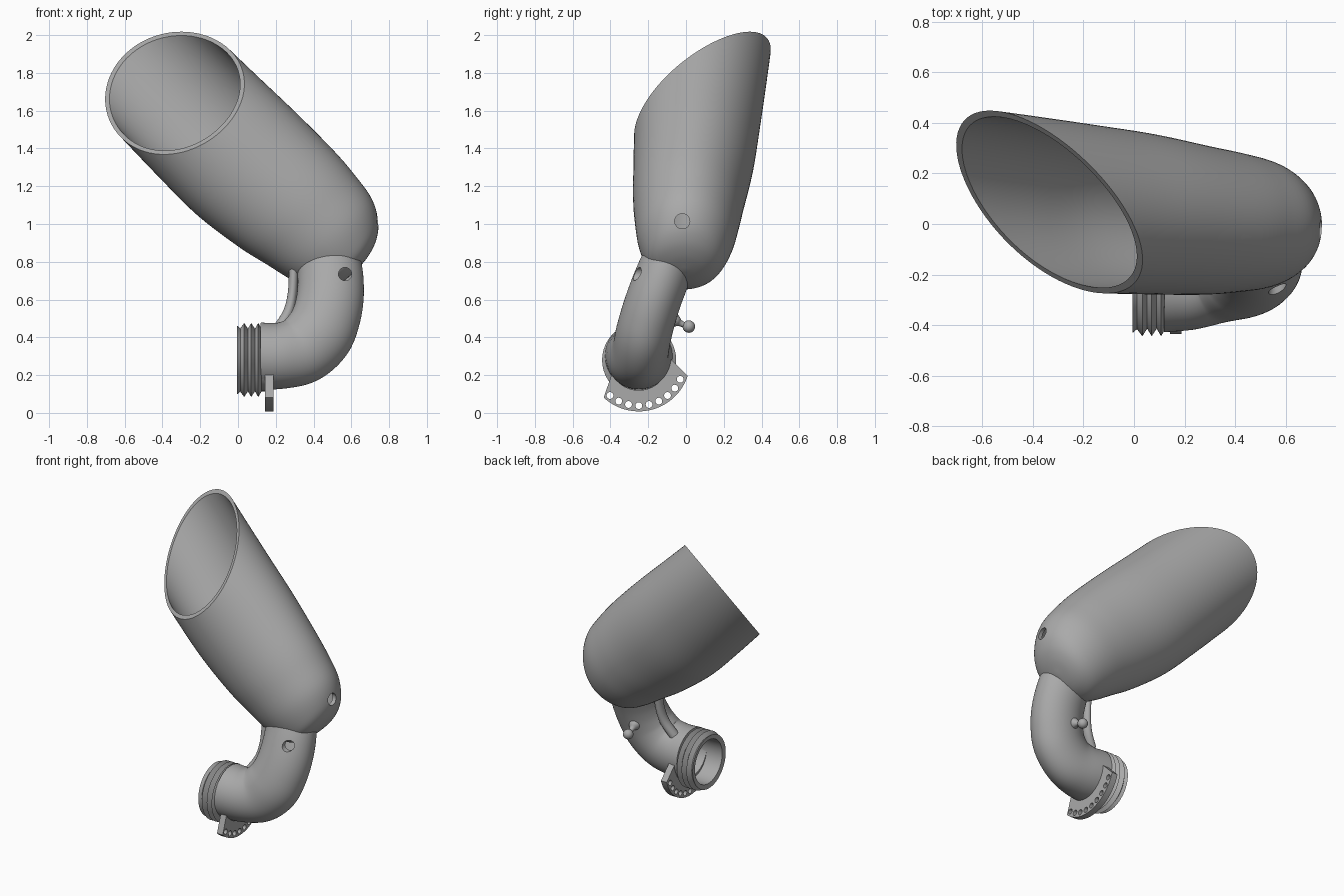
import bpy, bmesh, math
from mathutils import Vector, Matrix

default = bpy.data.objects.get("Cube")
if default:
    bpy.data.objects.remove(default)

grey = bpy.data.materials.new("plain_grey")
grey.use_nodes = True
grey.diffuse_color = (0.4, 0.4, 0.4, 1)
grey.node_tree.nodes["Principled BSDF"].inputs["Base Color"].default_value = (0.4, 0.4, 0.4, 1)

Y = Vector((0, 1, 0))


def add_object(name, bm):
    bmesh.ops.recalc_face_normals(bm, faces=bm.faces[:])
    mesh = bpy.data.meshes.new(name)
    bm.to_mesh(mesh)
    bm.free()
    obj = bpy.data.objects.new(name, mesh)
    bpy.context.collection.objects.link(obj)
    mesh.materials.append(grey)
    return obj


def activate(obj):
    bpy.ops.object.select_all(action='DESELECT')
    obj.select_set(True)
    bpy.context.view_layer.objects.active = obj


def smooth(obj, angle=35):
    activate(obj)
    bpy.ops.object.shade_smooth_by_angle(angle=math.radians(angle))


def spline(points, steps=5):
    """Catmull-Rom curve through tuples of any length."""
    pts = [Vector(p) for p in points]
    out = []
    for i in range(len(pts) - 1):
        a, b, c, d = pts[max(i - 1, 0)], pts[i], pts[i + 1], pts[min(i + 2, len(pts) - 1)]
        for k in range(steps):
            t = k / steps
            out.append(b + (c - a) * (t / 2) + (a * 2 - b * 5 + c * 4 - d) * (t * t / 2)
                       + (b * 3 - a - c * 3 + d) * (t ** 3 / 2))
    return out + [pts[-1]]


def loft(rings, sides=64, closed=False):
    """Skin elliptical rings given as (centre, half axis, half axis)."""
    bm = bmesh.new()
    loops = [[bm.verts.new(c + u * math.cos(math.tau * i / sides) + v * math.sin(math.tau * i / sides))
              for i in range(sides)] for c, u, v in rings]
    for a, b in zip(loops, loops[1:] + loops[:1] if closed else loops[1:]):
        for i in range(sides):
            j = (i + 1) % sides
            bm.faces.new((a[i], a[j], b[j], b[i]))
    if not closed:
        bm.faces.new(loops[0])
        bm.faces.new(loops[-1])
    return bm


def path_rings(path, shrink=0.0):
    """Rings square to a path of (x, y, z, radius in the bend plane, radius across)."""
    rings = []
    for i, p in enumerate(path):
        tangent = (path[min(i + 1, len(path) - 1)] - path[max(i - 1, 0)]).to_3d().normalized()
        u = Y.cross(tangent).normalized()
        v = tangent.cross(u)
        rings.append((p.to_3d(), u * (p[3] - shrink), v * (p[4] - shrink)))
    return rings


def cut(obj, holes):
    """Drill round holes given as (centre, axis, radius, length)."""
    bm = bmesh.new()
    for centre, axis, radius, length in holes:
        turn = Vector(axis).to_track_quat('Z', 'Y').to_matrix().to_4x4()
        bmesh.ops.create_cone(bm, cap_ends=True, segments=24, radius1=radius, radius2=radius,
                              depth=length, matrix=Matrix.Translation(centre) @ turn)
    cutter = add_object("hole_cutter", bm)
    cutter.hide_render = True
    mod = obj.modifiers.new("holes", 'BOOLEAN')
    mod.operation, mod.solver, mod.object = 'DIFFERENCE', 'EXACT', cutter
    activate(obj)
    bpy.ops.object.modifier_apply(modifier=mod.name)
    bpy.data.objects.remove(cutter)


# Cup: rows are distance along axis, side offset, y centre, half width, half depth
cup_rows = [(.09, .98, -.01, .01, .01), (.10, .98, -.01, .10, .10), (.13, .985, -.01, .18, .17),
            (.19, .99, -.005, .25, .215), (.30, 1.0, 0, .302, .255), (.45, .995, .007, .332, .278),
            (.62, .982, .016, .358, .296), (.90, .964, .04, .377, .318), (1.2, .96, .06, .373, .332),
            (1.5, .96, .085, .366, .338), (1.8, .96, .11, .36, .342), (2.2, .96, .14, .35, .345)]
along, side = Vector((-1, 0, 1)).normalized(), Vector((1, 0, 1)).normalized()


def cup_rings(wall):
    rings = []
    for s, t, y, hw, hd in spline(cup_rows):
        lift = wall * max(0, 1 - (s - .09) / .3)
        rings.append((along * (s + lift) + side * t + Y * y,
                      side * max(hw - wall, .004), Y * max(hd - wall, .004)))
    return rings


bm = loft(cup_rings(0) + cup_rings(.022)[::-1], sides=80)
# Slanted mouth
sliced = bmesh.ops.bisect_plane(bm, geom=bm.verts[:] + bm.edges[:] + bm.faces[:],
                                plane_co=(-.355, .09, 1.69), plane_no=(-.47, -.66, .58), clear_outer=True)
rim = [e for e in sliced["geom_cut"] if isinstance(e, bmesh.types.BMEdge)]
bmesh.ops.bridge_loops(bm, edges=rim)
cup = add_object("cup", bm)
cut(cup, [((.72, -.02, 1.015), (1, 0, 0), .04, .3)])
smooth(cup)

# Hollow elbow pipe
elbow_path = spline([(.12, -.25, .30, .178, .178), (.23, -.25, .303, .175, .168), (.34, -.24, .335, .182, .15),
                     (.425, -.225, .415, .185, .148), (.468, -.2, .51, .18, .147), (.488, -.168, .61, .177, .146),
                     (.49, -.13, .71, .174, .145), (.48, -.1, .79, .172, .14)])
elbow = add_object("elbow_pipe", loft(path_rings(elbow_path) + path_rings(elbow_path, .03)[::-1], closed=True))
cut(elbow, [((.567, -.27, .735), (0, 1, 0), .035, .2)])
smooth(elbow)

# Threaded collar, turned about the x axis
profile = [(0, .15), (-.005, .182), (.012, .168), (.033, .196), (.052, .166), (.07, .196),
           (.09, .166), (.107, .196), (.125, .166), (.16, .166), (.16, .145)]
collar = add_object("threaded_collar", loft(
    [(Vector((x, -.248, .28)), Y * r, Vector((0, 0, r))) for x, r in profile], closed=True))
smooth(collar, 25)

# Sector flange with a row of holes
hub = Vector((.165, -.25, .28))


def polar(radius, degrees):
    a = math.radians(degrees)
    return hub + Vector((0, radius * math.cos(a), radius * math.sin(a)))


bm = bmesh.new()
steps = 32
inner = [polar(.16, 207 + 159 * i / steps) for i in range(steps + 1)]
outer = [polar(.272, 227 + 115 * i / steps) for i in range(steps + 1)]
half = Vector((.022, 0, 0))
plate = [[(bm.verts.new(a + k), bm.verts.new(b + k)) for a, b in zip(inner, outer)] for k in (-half, half)]
for (a, b), (c, d) in zip(zip(*plate), list(zip(*plate))[1:]):
    quad = [a[0], a[1], b[1], b[0]]
    turn = [c[0], c[1], d[1], d[0]]
    for i in range(4):
        j = (i + 1) % 4
        bm.faces.new((quad[i], quad[j], turn[j], turn[i]))
for end in (0, -1):
    a, b = plate[0][end], plate[1][end]
    bm.faces.new((a[0], a[1], b[1], b[0]))
flange = add_object("flange", bm)
cut(flange, [(polar(.242, 231 + 13 * i), (1, 0, 0), .018, .2) for i in range(9)])
smooth(flange)

# Strut in the crook of the elbow
strut_path = spline([(.21, -.17, .44, .03, .035), (.265, -.145, .53, .028, .035),
                     (.288, -.125, .63, .025, .035), (.295, -.11, .76, .025, .035)])
smooth(add_object("strut", loft(path_rings(strut_path), sides=20)))

# Knob with a flared stem on the back
knob_path = spline([(.44, -.1, .505, .045, .045), (.44, -.055, .487, .034, .034),
                    (.437, -.03, .475, .017, .017), (.435, .01, .457, .015, .015)])
smooth(add_object("knob_stem", loft(path_rings(knob_path), sides=20)))
bm = bmesh.new()
bmesh.ops.create_uvsphere(bm, u_segments=24, v_segments=16, radius=.033,
                          matrix=Matrix.Translation((.435, .015, .457)))
smooth(add_object("knob_ball", bm))
